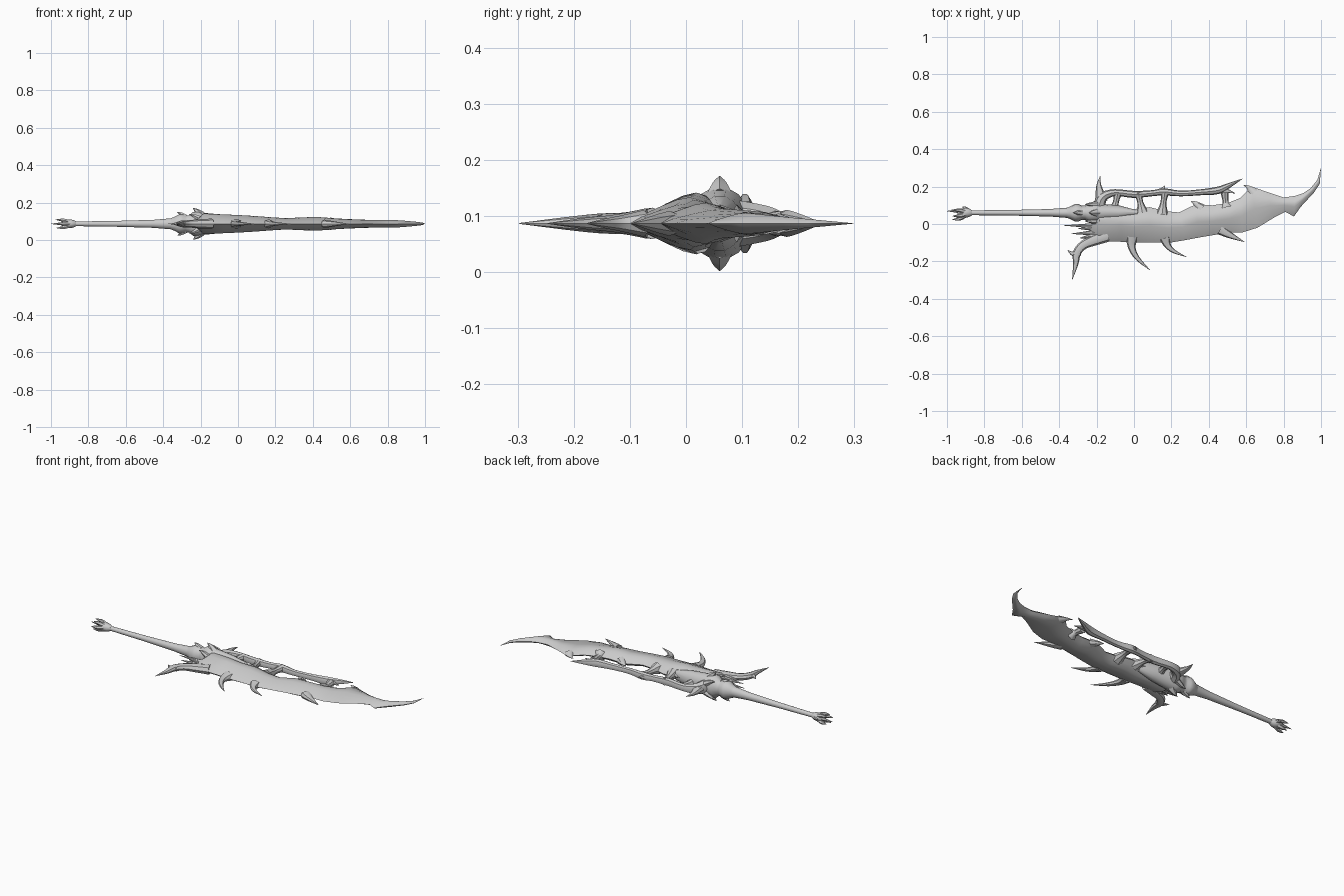
import bpy, bmesh, math
from mathutils import Vector

ZC = 0.087   # height of the blade's middle plane
YH = 0.06    # line of the grip

mat = bpy.data.materials.new("pale_grey")
mat.diffuse_color = (0.6, 0.6, 0.6, 1)


def loft(name, rings, tip=None):
    """Skin a list of equal-length point rings, with an optional end point."""
    bm = bmesh.new()
    vs = [[bm.verts.new(p) for p in r] for r in rings]
    n = len(vs[0])
    for a, b in zip(vs, vs[1:]):
        for i in range(n):
            j = (i + 1) % n
            bm.faces.new((a[i], a[j], b[j], b[i]))
    bm.faces.new(vs[0])
    if tip:
        t = bm.verts.new(tip)
        for i in range(n):
            bm.faces.new((vs[-1][i], vs[-1][(i + 1) % n], t))
    else:
        bm.faces.new(vs[-1])
    bmesh.ops.recalc_face_normals(bm, faces=bm.faces)
    me = bpy.data.meshes.new(name)
    bm.to_mesh(me)
    bm.free()
    me.materials.append(mat)
    ob = bpy.data.objects.new(name, me)
    bpy.context.collection.objects.link(ob)
    bpy.ops.object.select_all(action='DESELECT')
    ob.select_set(True)
    bpy.context.view_layer.objects.active = ob
    bpy.ops.object.shade_smooth_by_angle(angle=math.radians(42))
    return ob


def smooth_path(pts, steps=3):
    """Catmull-Rom through (x, y, z, r) points."""
    p = [Vector(q) for q in pts]
    p = [2 * p[0] - p[1]] + p + [2 * p[-1] - p[-2]]
    out = []
    for i in range(1, len(p) - 2):
        a, b, c, d = p[i - 1:i + 3]
        for s in range(steps):
            t = s / steps
            out.append(0.5 * (2 * b + (c - a) * t + (2 * a - 5 * b + 4 * c - d) * t * t
                              + (3 * b - a - 3 * c + d) * t ** 3))
    return out + [p[-2]]


def horn(name, pts, flat=0.8, sides=8):
    """Tapered curved spike; 3-tuples (x, y, r) lie in the middle plane."""
    pts = [q if len(q) == 4 else (q[0], q[1], 0, q[2]) for q in pts]
    path = smooth_path(pts)
    pos = [Vector((q[0], q[1], q[2] + ZC)) for q in path]
    rings = []
    for i, c in enumerate(pos):
        t = (pos[min(i + 1, len(pos) - 1)] - pos[max(i - 1, 0)]).normalized()
        ref = Vector((0, 0, 1)) if abs(pos[-1].z - pos[0].z) < 0.03 else Vector((0, 1, 0))
        s = t.cross(ref).normalized()
        n = s.cross(t)
        r = max(path[i][3], 0.0008)
        rings.append([c + s * r * math.cos(k * math.tau / sides)
                      + n * r * flat * math.sin(k * math.tau / sides) for k in range(sides)])
    return loft(name, rings)


def lathe(name, prof, sides=14):
    """Round part along x: (x, radius in y, radius in z)."""
    return loft(name, [[(x, YH + ry * math.cos(k * math.tau / sides),
                         ZC + rz * math.sin(k * math.tau / sides)) for k in range(sides)]
                       for x, ry, rz in prof])


# Blade: lower edge point, upper edge point, half thickness
stations = [
    (-.235, -.055, -.21, .07, .022), (-.19, -.09, -.18, .09, .055),
    (-.07, -.095, -.07, .088, .050), (0, -.10, 0, .08, .047),
    (.085, -.10, .085, .09, .042), (.19, -.10, .17, .068, .035),
    (.28, -.085, .24, .062, .030), (.35, -.072, .33, .105, .034),
    (.42, -.06, .42, .10, .037), (.52, -.045, .50, .112, .030),
    (.58, -.045, .57, .14, .026), (.66, -.02, .63, .20, .023),
    (.75, .035, .715, .17, .020), (.81, .065, .80, .142, .021),
    (.855, .04, .86, .15, .019), (.89, .09, .905, .165, .016),
    (.962, .168, .945, .192, .011), (.993, .215, .98, .235, .007)]
section = [(.12, .32), (.3, .64), (.47, .9), (.6, 1), (.74, .86), (.88, .5)]
rings = []
for xl, yl, xh, yh, t in stations:
    at = lambda u, h: (xl + (xh - xl) * u, yl + (yh - yl) * u, ZC + h * t)
    rings.append([at(0, 0)] + [at(u, h) for u, h in section] + [at(1, 0)]
                 + [at(u, -h) for u, h in reversed(section)])
loft("blade", rings, tip=(1.0, .302, ZC))

# Grip, collar and pommel knob
lathe("grip", [(-.90, .012, .012), (-.85, .013, .013), (-.65, .015, .016),
               (-.45, .020, .022), (-.36, .027, .030), (-.32, .034, .038)])
lathe("collar", [(-.37, .022, .026), (-.34, .034, .038), (-.315, .047, .052), (-.295, .046, .052),
                 (-.28, .038, .046), (-.262, .038, .047), (-.24, .052, .066),
                 (-.21, .055, .066), (-.18, .048, .060), (-.08, .040, .050), (.02, .012, .03)])
lathe("pommel", [(-.945, .010, .010), (-.93, .019, .018), (-.90, .027, .024),
                 (-.88, .022, .021), (-.865, .013, .013)])

# Pommel claws
for i, (dy, dz) in enumerate([(-.6, .8), (-.6, -.8), (.5, .8), (.5, -.8), (-1.2, 0), (.3, 0)]):
    end = -1.0 if i == 5 else -.965 - .006 * (i % 3)
    horn(f"pommel_claw_{i}", [(-.90, YH + dy * .012, dz * .012, .012),
                              (-.935, YH + dy * .027, dz * .024, .010),
                              (end, YH + dy * .030, dz * .028, .001)], 1, 6)
horn("pommel_thorn", [(-.89, .075, .012), (-.905, .088, .007), (-.92, .09, .001)])

# Collar thorns, mirrored above and below
for s, side in ((1, "upper"), (-1, "lower")):
    horn(f"{side}_collar_thorn", [(-.20, YH, s * .045, .026), (-.22, YH, s * .068, .014),
                                  (-.24, YH, s * .084, .001)], 1, 6)
    horn(f"{side}_back_thorn", [(-.285, YH, s * .035, .020), (-.305, YH, s * .052, .011),
                                (-.325, YH, s * .063, .001)], 1, 6)
    for k, y in enumerate((.015, .105)):
        horn(f"{side}_side_thorn_{k}", [(-.20, y, s * .025, .018), (-.235, y, s * .043, .010),
                                        (-.262, y, s * .052, .001)], 1, 6)

# Ragged thorns at the heel of the blade
for i, (x, y, y0) in enumerate([(-.375, -.008, -.01), (-.30, -.025, -.02), (-.335, -.052, -.045),
                                (-.29, -.075, -.06)]):
    horn(f"heel_thorn_{i}", [(-.16, y0, .022), (-.23, y0 * .6 + y * .4, .013), (x, y, .001)], 1)

# Guard claw with a back prong
horn("guard_claw", [(-.14, -.06, .035), (-.21, -.085, .030), (-.27, -.112, .024),
                    (-.305, -.155, .022), (-.312, -.215, .014), (-.33, -.297, .001)], .8)
horn("guard_prong", [(-.29, -.15, .020), (-.325, -.16, .013), (-.355, -.14, .001)], .8)

# Hooked spikes along the cutting edge
horn("edge_spike_0", [(-.01, -.07, .034), (-.012, -.125, .020), (.02, -.185, .012), (.085, -.246, .001)])
horn("edge_spike_1", [(.165, -.075, .030), (.18, -.115, .018), (.215, -.147, .010), (.28, -.176, .001)])
horn("edge_spike_2", [(.46, -.03, .028), (.51, -.058, .018), (.59, -.096, .001)])

# Rail beside the spine, with bridges and thorns
horn("rail", [(-.19, .09, .035), (-.165, .145, .026), (-.10, .168, .018), (0, .158, .019),
              (.10, .165, .016), (.16, .172, .019), (.25, .163, .015), (.36, .170, .016),
              (.45, .180, .020), (.51, .207, .013), (.58, .242, .001)], 1.2)
horn("rail_back_spike", [(-.175, .12, .034), (-.185, .18, .020), (-.188, .215, .011), (-.18, .257, .001)])
horn("rail_thorn", [(.13, .165, .018), (.155, .188, .010), (.165, .206, .001)])
horn("rail_fork", [(.44, .18, .018), (.49, .178, .013), (.54, .165, .001)])
for i, (xa, xb, ya) in enumerate([(-.11, -.085, .06), (.045, .022, .06), (.15, .165, .05), (.495, .485, .09)]):
    horn(f"bridge_{i}", [(xa, ya, .034), ((xa + xb) / 2, .115, .016), (xb, .168, .022)], 1)
horn("spine_thorn_0", [(.36, .08, .030), (.33, .108, .014), (.305, .122, .001)])
horn("spine_thorn_1", [(.64, .165, .030), (.61, .197, .010), (.585, .207, .001)], .6)
